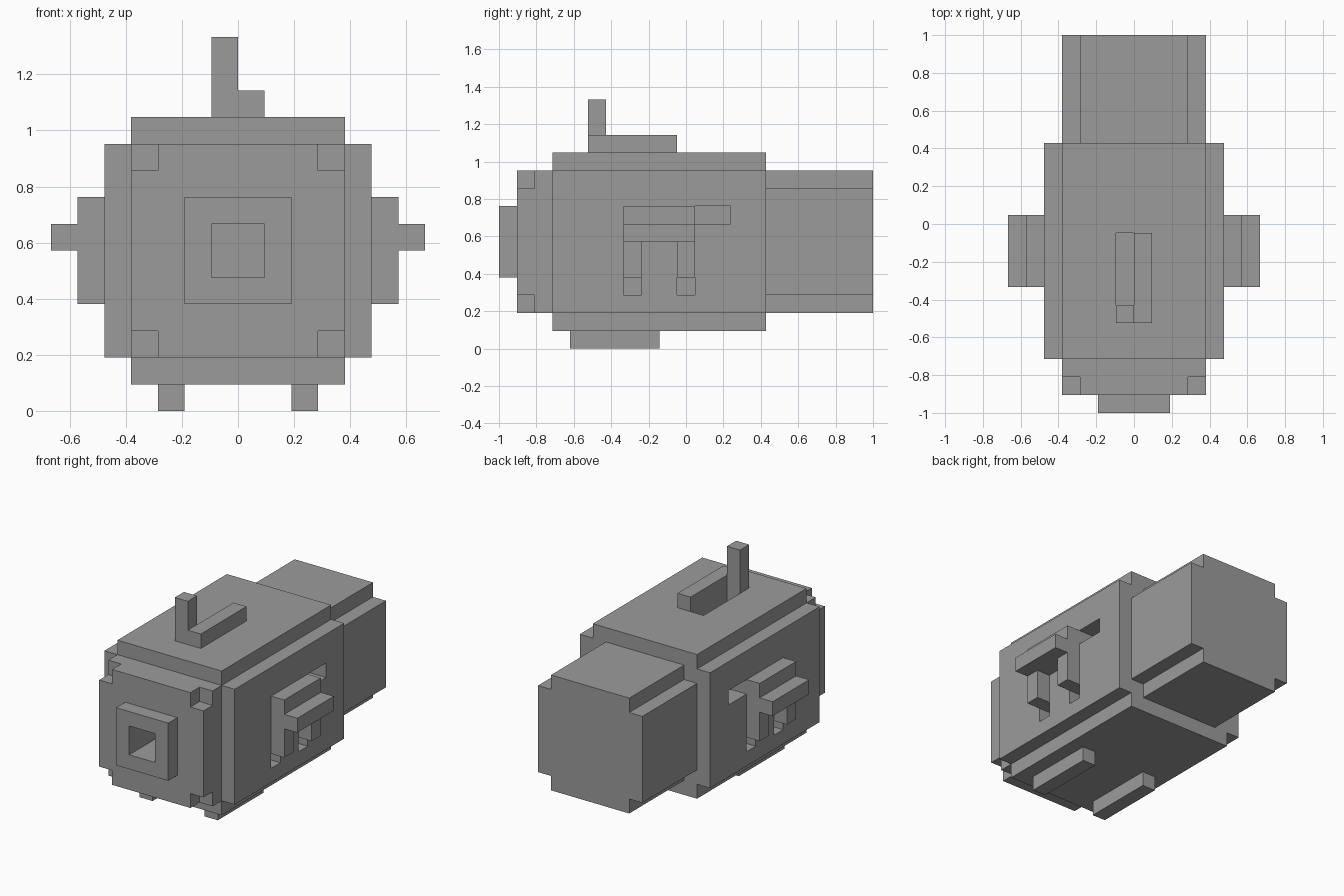
import bpy
import bmesh

cube = bpy.data.objects.get("Cube")
if cube:
    bpy.data.objects.remove(cube, do_unlink=True)

U = 2 / 21  # edge of one block

grey = bpy.data.materials.new("plain_grey")
grey.use_nodes = True
colour = (0.33, 0.33, 0.33, 1)
grey.diffuse_color = colour
grey.node_tree.nodes["Principled BSDF"].inputs["Base Color"].default_value = colour


def prism(name, outline, y0, y1):
    """Extrude an x-z outline from y0 to y1, all in block units."""
    bm = bmesh.new()
    face = bm.faces.new([bm.verts.new((x * U, y0 * U, z * U)) for x, z in outline])
    new = bmesh.ops.extrude_face_region(bm, geom=[face])["geom"]
    moved = [v for v in new if isinstance(v, bmesh.types.BMVert)]
    bmesh.ops.translate(bm, verts=moved, vec=(0, (y1 - y0) * U, 0))
    bmesh.ops.recalc_face_normals(bm, faces=bm.faces)
    mesh = bpy.data.meshes.new(name)
    bm.to_mesh(mesh)
    bm.free()
    mesh.materials.append(grey)
    obj = bpy.data.objects.new(name, mesh)
    bpy.context.collection.objects.link(obj)
    return obj


def block(name, x, y, z):
    outline = [(x[0], z[0]), (x[1], z[0]), (x[1], z[1]), (x[0], z[1])]
    return prism(name, outline, *y)


def notched(name, half, z0, z1, y0, y1):
    """Rectangle with one block missing at each corner, extruded along y."""
    quarter = [(half - 1, z0), (half, z0 + 1)]
    (ax, az), (bx, bz) = quarter
    right = [(ax, az), (ax, bz), (bx, bz), (bx, z1 - 1), (ax, z1 - 1), (ax, z1)]
    left = [(-x, z) for x, z in reversed(right)]
    return prism(name, right + left, y0, y1)


def cut(obj, x, y, z):
    cutter = block("cutter", x, y, z)
    cutter.hide_render = True
    mod = obj.modifiers.new("opening", "BOOLEAN")
    mod.operation = "DIFFERENCE"
    mod.solver = "EXACT"
    mod.object = cutter
    bpy.context.view_layer.objects.active = obj
    bpy.ops.object.modifier_apply(modifier=mod.name)
    bpy.data.objects.remove(cutter, do_unlink=True)


# Main housing and rear section
body = notched("body", 5, 1, 11, -7.5, 4.5)
notched("rear_section", 4, 2, 10, 4.5, 10.5)

# Front cap and nozzle with a square bore
front_parts = [
    block("cap_base", (-4, 4), (-8.5, -7.5), (2, 10)),
    notched("cap_plate", 4, 2, 10, -9.5, -8.5),
    block("nozzle", (-2, 2), (-10.5, -9.5), (4, 8)),
]
for part in front_parts:
    cut(part, (-1, 1), (-11, -7), (5, 7))

# Slot, rail and upright on top
cut(body, (-1, 0), (-4.5, -0.5), (9, 12))
block("top_rail", (0, 1), (-5.5, -0.5), (11, 12))
block("top_upright", (-1, 0), (-5.5, -4.5), (11, 14))

# Handles, their side openings and the feet, on both sides
for side, s in (("left", 1), ("right", -1)):
    def span(a, b):
        return sorted((s * a, s * b))

    block(side + "_handle_top", span(5, 6), (-3.5, 0.5), (7, 8))
    block(side + "_handle_bar", span(5, 7), (-3.5, 0.5), (6, 7))
    for end, y in (("front", -3.5), ("rear", -0.5)):
        block(f"{side}_handle_{end}_leg", span(5, 6), (y, y + 1), (4, 6))
        cut(body, span(3, 6), (y, y + 1), (3, 4))
    cut(body, span(3, 6), (0.5, 2.5), (7, 8))
    block(side + "_foot", span(2, 3), (-6.5, -1.5), (0, 1))
